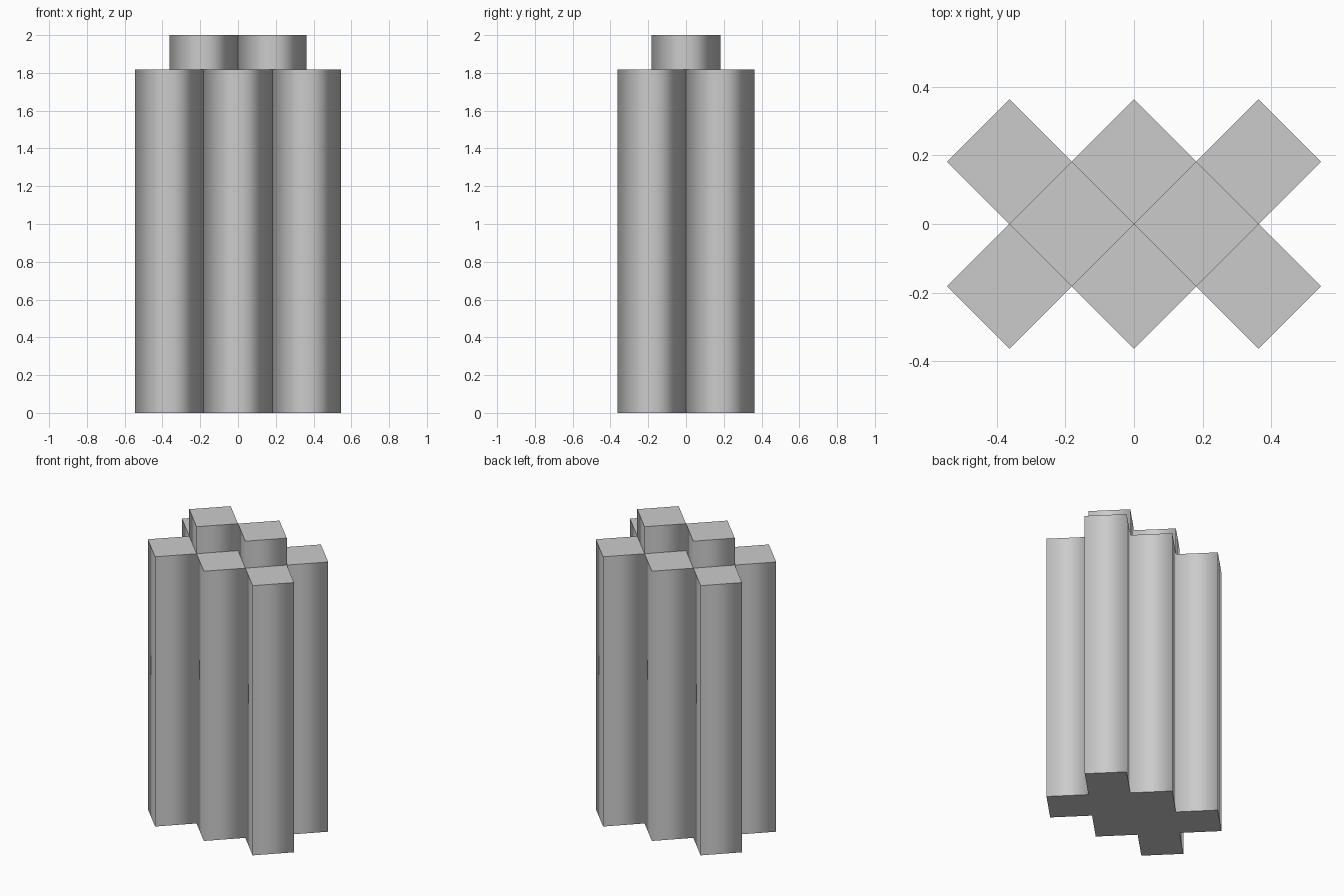
import bpy, bmesh

if "Cube" in bpy.data.objects:
    bpy.data.objects.remove(bpy.data.objects["Cube"])

U = 2 / 11  # half-diagonal of every column


def column(name, x, y, height):
    """Square column turned 45 degrees, smooth sides with crisp flat caps."""
    bm = bmesh.new()
    bmesh.ops.create_cone(bm, cap_ends=True, segments=4,
                          radius1=U, radius2=U, depth=height)
    bmesh.ops.translate(bm, verts=bm.verts, vec=(0, 0, height / 2))
    bm.normal_update()
    for f in bm.faces:
        f.smooth = abs(f.normal.z) < 0.5
        if not f.smooth:
            for e in f.edges:
                e.smooth = False
    mesh = bpy.data.meshes.new(name)
    bm.to_mesh(mesh)
    bm.free()
    obj = bpy.data.objects.new(name, mesh)
    obj.location = (x, y, 0)
    bpy.context.collection.objects.link(obj)


# Six lower outer columns in two rows
for row, y in (("front", -U), ("back", U)):
    for side, x in (("left", -2 * U), ("middle", 0), ("right", 2 * U)):
        column(f"{row}_{side}_column", x, y, 10 * U)

# Two taller core columns
for side, x in (("left", -U), ("right", U)):
    column(f"{side}_core_column", x, 0, 11 * U)
